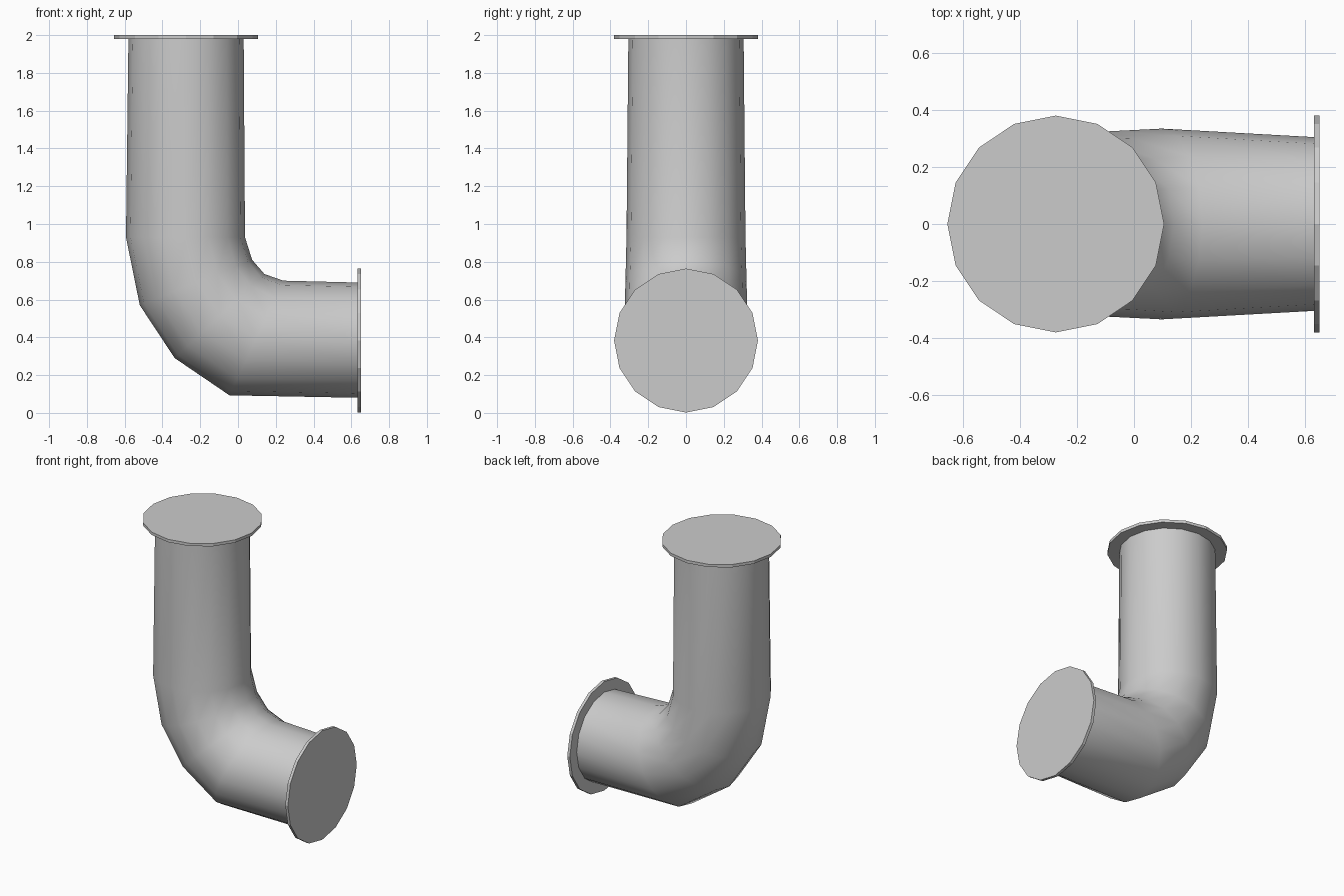
import bpy, bmesh
from math import pi, cos, sin, radians
from mathutils import Vector

if "Cube" in bpy.data.objects:
    bpy.data.objects.remove(bpy.data.objects["Cube"])


def finish(name, bm):
    bmesh.ops.recalc_face_normals(bm, faces=bm.faces[:])
    mesh = bpy.data.meshes.new(name)
    bm.to_mesh(mesh)
    bm.free()
    ob = bpy.data.objects.new(name, mesh)
    bpy.context.collection.objects.link(ob)
    bpy.ops.object.select_all(action='DESELECT')
    ob.select_set(True)
    bpy.context.view_layer.objects.active = ob
    return ob


def ring(bm, centre, u, v, sides):
    """Closed loop of vertices; returns its edges."""
    vs = [bm.verts.new(centre + u * cos(2 * pi * i / sides) + v * sin(2 * pi * i / sides))
          for i in range(sides)]
    return [bm.edges.new((vs[i], vs[(i + 1) % sides])) for i in range(sides)]


def loft(bm, loops):
    for a, b in zip(loops, loops[1:]):
        bmesh.ops.bridge_loops(bm, edges=a + b)


# Elbow pipe: outer and inner (x, z) points of each cross-section
sections = [((-.58, 1.99), (.03, 1.99)),
            ((-.593, .93), (.037, .93)),
            ((-.52, .57), (.075, .81)),
            ((-.335, .29), (.14, .735)),
            ((-.045, .093), (.24, .70)),
            ((.64, .08), (.64, .69))]
bm = bmesh.new()
loops = []
for (ox, oz), (ix, iz) in sections:
    o, i = Vector((ox, 0, oz)), Vector((ix, 0, iz))
    u = (o - i) / 2
    loops.append(ring(bm, (o + i) / 2, u, Vector((0, u.length, 0)), 16))
loft(bm, loops)
finish("elbow_pipe", bm)
bpy.ops.object.shade_smooth_by_angle(angle=radians(50))


# Flange with a stepped, closed socket: (radius, height, sides)
def flange(name, location, rotation):
    profile = [(.304, -.02, 16), (.381, -.02, 16), (.381, 0, 16), (.298, 0, 14),
               (.298, -.09, 14), (.27, -.09, 14), (.27, -.11, 14)]
    bm = bmesh.new()
    loops = [ring(bm, Vector((0, 0, z)), Vector((0, r, 0)), Vector((-r, 0, 0)), n)
             for r, z, n in profile]
    loft(bm, loops)
    bmesh.ops.contextual_create(bm, geom=loops[-1])
    ob = finish(name, bm)
    ob.location = location
    ob.rotation_euler = rotation


flange("top_flange", (-.275, 0, 2), (0, 0, 0))
flange("side_flange", (.652, 0, .383), (pi / 2, 0, pi / 2))
